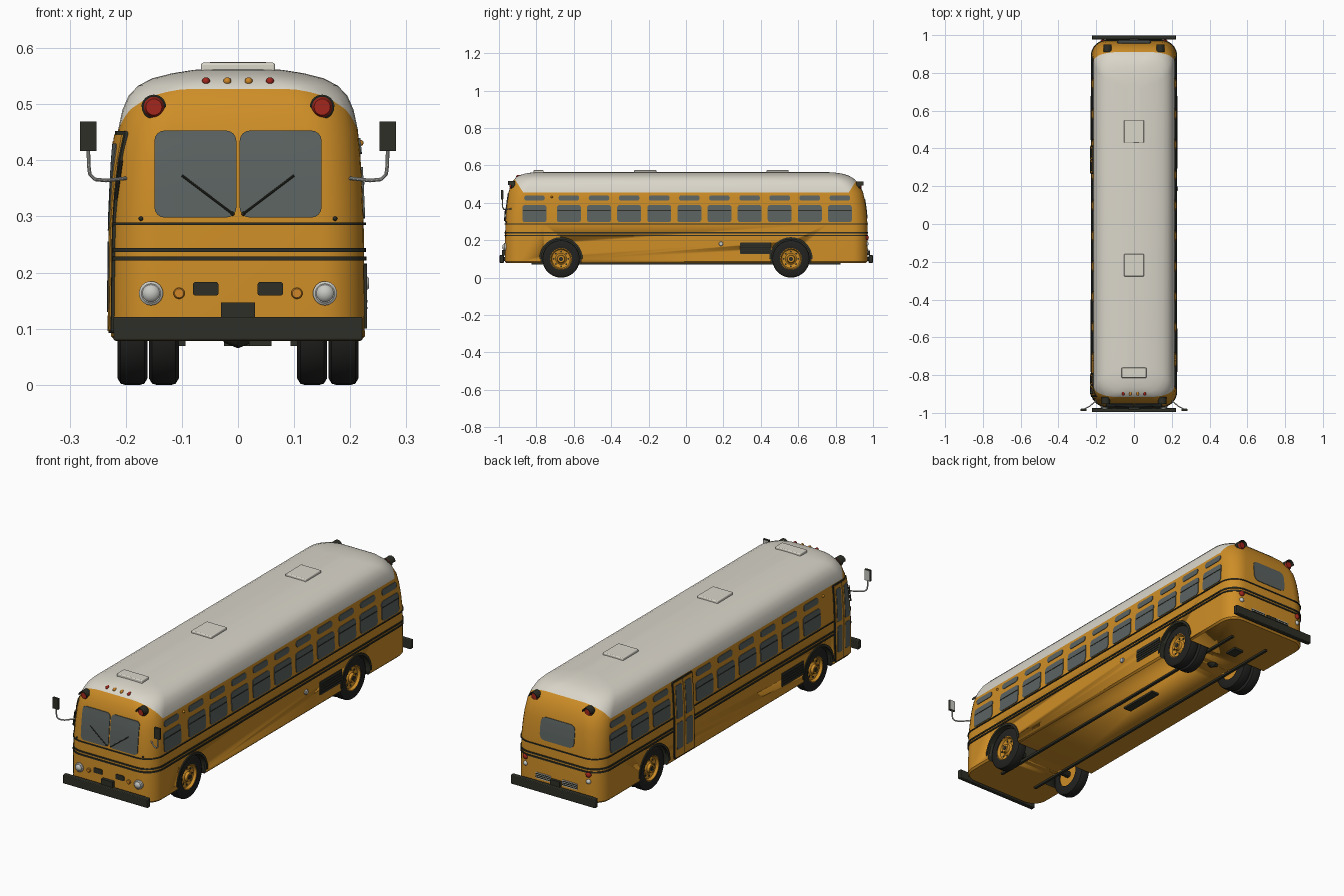
import bpy, bmesh, math
from mathutils import Vector, Matrix

if "Cube" in bpy.data.objects:
    bpy.data.objects.remove(bpy.data.objects["Cube"])

def material(name, r, g, b):
    m = bpy.data.materials.new(name)
    m.diffuse_color = (r, g, b, 1)
    m.use_nodes = True
    m.node_tree.nodes["Principled BSDF"].inputs["Base Color"].default_value = m.diffuse_color
    return m

YELLOW = material("bus yellow", .62, .27, .02)
WHITE = material("roof off white", .70, .67, .59)
GLASS = material("window grey", .105, .125, .12)
DARK = material("trim black", .028, .028, .02)
TYRE = material("tyre black", .016, .016, .015)
RED = material("lamp red", .36, .02, .012)
AMBER = material("lamp amber", .62, .24, .02)
SILVER = material("silver", .58, .58, .55)

# body outline by height: z, half width, front reach, rear reach, corner radius
RINGS = [(.078, .218, .960, .962, .07), (.086, .226, .968, .970, .08), (.29, .224, .966, .970, .08),
         (.36, .221, .961, .964, .083), (.41, .218, .956, .957, .086), (.455, .2135, .949, .947, .09),
         (.49, .206, .939, .930, .095), (.515, .195, .926, .912, .10), (.533, .178, .912, .892, .10),
         (.546, .153, .893, .868, .10), (.555, .118, .865, .838, .09), (.561, .08, .83, .80, .065),
         (.565, .035, .77, .74, .03)]
WHEELS = (-.668, .561)

def ring(z):
    for a, b in zip(RINGS, RINGS[1:]):
        if z <= b[0]:
            t = (z - a[0]) / (b[0] - a[0])
            return [p + (q - p) * t for p, q in zip(a[1:], b[1:])]
    return RINGS[-1][1:]

def loop(z, out=0, n=8):
    w, f, b, r = [v + out for v in ring(z)]
    pts = []
    for k, (cx, cy) in enumerate([(w-r, b-r), (r-w, b-r), (r-w, r-f), (w-r, r-f)]):
        for i in range(n + 1):
            t = (k + i / n) * math.pi / 2
            pts.append((cx + r * math.cos(t), cy + r * math.sin(t), z))
    return pts

def on_body(side, u, z, out=0):
    """Point on the body wall; u is y on the sides and x on the ends."""
    w, f, b, r = ring(z)
    if side in 'LR':
        e = max(0, u - (b - r), (r - f) - u)
        x = w - r + math.sqrt(max(0, r*r - e*e)) + out
        return Vector((x if side == 'R' else -x, u, z))
    e = max(0, abs(u) - (w - r))
    y = (f if side == 'F' else b) - r + math.sqrt(max(0, r*r - e*e)) + out
    return Vector((u, -y if side == 'F' else y, z))

AXIS = {'L': Vector((-1, 0, 0)), 'R': Vector((1, 0, 0)), 'F': Vector((0, -1, 0)), 'B': Vector((0, 1, 0))}

def finish(name, bm, *mats, angle=35):
    bmesh.ops.remove_doubles(bm, verts=bm.verts, dist=1e-5)
    bmesh.ops.recalc_face_normals(bm, faces=bm.faces)
    me = bpy.data.meshes.new(name)
    bm.to_mesh(me)
    bm.free()
    for m in mats:
        me.materials.append(m)
    me.polygons.foreach_set("use_smooth", [True] * len(me.polygons))
    me.set_sharp_from_angle(angle=math.radians(angle))
    ob = bpy.data.objects.new(name, me)
    bpy.context.collection.objects.link(ob)
    return ob

def skin(bm, rows, closed):
    vs = [[bm.verts.new(p) for p in row] for row in rows]
    for a, b in zip(vs, vs[1:]):
        n = len(a)
        for i in range(n if closed else n - 1):
            bm.faces.new((a[i], a[(i+1) % n], b[(i+1) % n], b[i]))
    return vs

def plate(bm, side, u0, u1, z0, z1, rad=.004, out=.003, cols=4):
    """Thin rounded plate that follows the body wall."""
    arc = [i * math.pi / 8 for i in range(5)]
    rows = [(z0 + rad*(1-math.cos(t)), rad*(1-math.sin(t))) for t in arc]
    rows += [(z0 + rad + (z1-z0-2*rad)*i/6, 0) for i in range(1, 6)]
    rows += [(z1 - rad*(1-math.cos(t)), rad*(1-math.sin(t))) for t in reversed(arc)]
    vs = skin(bm, [[on_body(side, u0+ins + (u1-u0-2*ins)*c/cols, z, out) for c in range(cols+1)]
                   for z, ins in rows], False)
    mine = {v for r in vs for v in r}
    edge = [e for e in bm.edges if e.is_boundary and e.verts[0] in mine]
    new = bmesh.ops.extrude_edge_only(bm, edges=edge)['geom']
    for v in new:
        if isinstance(v, bmesh.types.BMVert):
            v.co -= AXIS[side] * (out + .003)

def lathe(bm, c, d, prof, seg=24, arc=360):
    """Turn (along, radius) points round axis d through c."""
    d, up = Vector(d), Vector((0, 0, 1))
    u, c = up.cross(d), Vector(c)
    ts = [math.radians(arc) * i / seg for i in range(seg + 1)]
    skin(bm, [[c + d*a + (u*math.cos(t) + up*math.sin(t))*r for t in ts] for a, r in prof], False)

def disc(bm, side, u, z, r, h):
    lathe(bm, on_body(side, u, z), AXIS[side], [(-.012, r), (h*.6, r), (h, r*.8), (h, 0)])

def dome(bm, side, u, z, r, h):
    lathe(bm, on_body(side, u, z), AXIS[side], [(-.012, r), (0, r)] +
          [(h*math.sin(t*math.pi/10), r*math.cos(t*math.pi/10)) for t in range(1, 6)])

def box(bm, c, s):
    bmesh.ops.create_cube(bm, size=1, matrix=Matrix.Translation(c) @ Matrix.Diagonal((*s, 1)))

def rod(bm, p, q, r):
    p, q = Vector(p), Vector(q)
    m = Matrix.Translation((p+q)/2) @ (q-p).to_track_quat('Z', 'Y').to_matrix().to_4x4()
    bmesh.ops.create_cone(bm, cap_ends=True, segments=10, radius1=r, radius2=r, depth=(q-p).length, matrix=m)

def make(name, mat, fn, calls):
    bm = bmesh.new()
    for c in calls:
        fn(bm, *c)
    return finish(name, bm, mat)

# body shell with white roof and wheel wells
bm = bmesh.new()
vs = skin(bm, [loop(r[0]) for r in RINGS], True)
bm.faces.new(vs[0]); bm.faces.new(vs[-1])
K = 1.556
for co, no in (((0, 0, .455), (0, 0, 1)), ((0, -.87, .455), (0, K, 1)), ((0, .87, .455), (0, -K, 1))):
    bmesh.ops.bisect_plane(bm, geom=bm.verts[:]+bm.edges[:]+bm.faces[:], plane_co=co, plane_no=no)
for f in bm.faces:
    c = f.calc_center_median()
    f.material_index = int(c.z - .455 > max(0, -K*(c.y+.87), K*(c.y-.87)))
body = finish("body_shell", bm, YELLOW, WHITE, DARK)
bm = bmesh.new()
for y in WHEELS:
    for s in (-1, 1):
        lathe(bm, (s*.1, y, .1), (s, 0, 0), [(0, 0), (0, .107), (.18, .107), (.18, 0)], 40)
cutter = finish("wheel_well_cutter", bm, DARK)
cutter.hide_render = True
mod = body.modifiers.new("wells", 'BOOLEAN')
mod.operation, mod.solver, mod.object = 'DIFFERENCE', 'EXACT', cutter
bpy.context.view_layer.update()
me = bpy.data.meshes.new_from_object(body.evaluated_get(bpy.context.evaluated_depsgraph_get()))
body.modifiers.clear()
body.data = me
bpy.data.objects.remove(cutter)
for p in me.polygons:
    c = p.center
    if .095 < abs(c.x) < .217 and min(math.hypot(c.y-y, c.z-.1) for y in WHEELS) < .1085:
        p.material_index = 2

# rub rails round the body
bm = bmesh.new()
for z, h in ((.287, .005), (.240, .007), (.225, .007)):
    skin(bm, [loop(z-h/2), loop(z-h/2, .004), loop(z+h/2, .004), loop(z+h/2)], True)
finish("rub_rails", bm, DARK)

# side windows, with doors replacing two of them on the left
centres = [-.626 + .161*i for i in range(10)]
low, high, bars = [], [], []
for s in 'LR':
    for y in [-.81] + centres:
        if s == 'L' and (y == -.81 or abs(y - .34) < .01):
            continue
        low.append((s, y-.064, y+.064, .296, .388, .014))
        high.append((s, y-.055, y+.055, .411, .440, .013))
        bars.append((s, y-.062, y+.062, .357, .361, .001, .0045))
make("side_windows", GLASS, plate, low)
make("upper_side_windows", GLASS, plate, high)
make("window_sash_bars", DARK, plate, bars)

# double leaf doors on the left
frame, leaf, pane = [], [], []
for a, b in ((-.915, -.79), (.265, .415)):
    m = (a + b) / 2
    frame.append(('L', a, b, .092, .452, .006, .005))
    for p, q in ((a+.006, m-.002), (m+.002, b-.006)):
        leaf.append(('L', p, q, .096, .446, .004, .0065))
        pane.append(('L', p+.01, q-.01, .275, .43, .008, .008))
        pane.append(('L', p+.01, q-.01, .13, .255, .008, .008))
make("door_frames", DARK, plate, frame)
make("door_leaves", YELLOW, plate, leaf)
make("door_glass", GLASS, plate, pane)

# front and rear glass, wipers
make("windshield", GLASS, plate, [('F', -.149, -.003, .298, .453, .018), ('F', .003, .149, .298, .453, .018)])
make("rear_window", GLASS, plate, [('B', -.09, .09, .315, .42, .025)])
make("wipers", DARK, rod, [(on_body('F', s*.01, .305, .006), on_body('F', s*.1, .373, .006), .002) for s in (-1, 1)])
make("wiper_pivots", DARK, dome, [('F', s*x, z, .004, .006) for s in (-1, 1) for x, z in ((.173, .296), (.01, .305))])

# vents, grilles and plates
make("grilles", DARK, plate, [('R', .29, .455, .125, .188), ('L', -.56, -.395, .125, .188),
     ('F', -.08, -.035, .159, .183), ('F', .035, .08, .159, .183)])
make("grille_slats", TYRE, plate, [(s, a, b, z, z+.004, .001, .005) for s, a, b in
     (('R', .295, .45), ('L', -.555, -.4)) for z in (.135, .147, .159, .171)])
make("rear_grilles", SILVER, plate, [('B', -.11, -.03, .127, .155), ('B', .03, .11, .127, .155)])
make("rear_grille_slats", DARK, plate, [('B', s*.07-.038, s*.07+.038, z, z+.004, .001, .0045)
     for s in (-1, 1) for z in (.131, .139, .147)])
make("fuel_cap", SILVER, disc, [('R', .187, .181, .012, .008)])

# bumpers and number plates
ob = make("bumpers", DARK, box, [((0, -.985, .1), (.444, .022, .042)), ((0, .988, .1), (.444, .022, .042)),
          ((0, -.968, .1), (.3, .03, .02)), ((0, .97, .1), (.3, .03, .02))])
bev = ob.modifiers.new("soft", 'BEVEL')
bev.width, bev.segments = .003, 2
make("number_plates", DARK, box, [((0, -.975, .133), (.06, .016, .028)), ((0, .976, .133), (.05, .014, .026))])

# lamps
warn = [('F', s*.15, .495) for s in (-1, 1)] + [('B', s*.14, .492) for s in (-1, 1)]
make("warning_lamps", RED, disc, [(*w, .018, .016) for w in warn])
make("warning_lamp_rims", DARK, disc, [(*w, .0215, .010) for w in warn])
bm = bmesh.new()
for s, u, z in warn:
    lathe(bm, on_body(s, u, z), AXIS[s], [(-.01, .019), (.026, .019), (.026, .022), (-.01, .022)], 16, 180)
finish("warning_lamp_hoods", bm, DARK)
make("headlights", SILVER, dome, [('F', s*.155, .163, .018, .016) for s in (-1, 1)])
make("headlight_rims", SILVER, disc, [('F', s*.155, .163, .0215, .008) for s in (-1, 1)])
make("turn_signals", AMBER, disc, [('F', s*.105, .163, .01, .007) for s in (-1, 1)])
make("tail_lamps", RED, dome, [('B', s*.165, .213, .013, .01) for s in (-1, 1)])
make("reverse_lamps", SILVER, dome, [('B', s*.165, .18, .011, .009) for s in (-1, 1)])
make("red_markers", RED, dome, [('F', s*.057, .541, .007, .008) for s in (-1, 1)])
make("amber_markers", AMBER, dome, [('F', s*.019, .541, .007, .008) for s in (-1, 1)] +
     [(s, -.718, .431, .006, .008) for s in 'LR'])

# roof hatches and front vent
hat = [(.49, .106, .118, .575), (-.218, .106, .118, .575), (-.788, .132, .054, .574)]
ob = make("roof_hatches", WHITE, box, [((0, y, (.552+t)/2), (w, l, t-.552)) for y, w, l, t in hat])
bev = ob.modifiers.new("soft", 'BEVEL')
bev.width, bev.segments = .004, 3

# mirrors on bent arms
arms, heads, glass = [], [], []
for s in (-1, 1):
    path = [(.20, -.935, .368), (.235, -.965, .364), (.255, -.975, .366), (.264, -.98, .375), (.266, -.982, .39), (.267, -.982, .43)]
    path = [(s*x, y, z) for x, y, z in path]
    arms += [(p, q, .0032) for p, q in zip(path, path[1:])]
    heads.append(((s*.267, -.984, .443), (.030, .010, .052)))
    glass.append(((s*.267, -.9785, .443), (.026, .003, .047)))
make("mirror_arms", SILVER, rod, arms)
make("mirror_heads", DARK, box, heads)
make("mirror_glass", SILVER, box, glass)
make("door_grab_handle", DARK, rod, [(on_body('L', -.925, .33, .008), on_body('L', -.925, .4, .008), .003)])

# wheels: single at the front, double at the rear
tyre = [(-.027, .058), (-.027, .088), (-.021, .098), (-.014, .1), (.014, .1), (.021, .098), (.027, .088), (.025, .058)]
hub = [(-.02, .0), (-.02, .06), (.022, .06), (.024, .055), (.012, .049), (.008, .03), (.014, .022), (.026, .019), (.026, 0)]
bt, bh, bl, ba = (bmesh.new() for _ in range(4))
for y in WHEELS:
    for s in (-1, 1):
        d = (s, 0, 0)
        for x in ((.188,) if y < 0 else (.188, .132)):
            lathe(bt, (s*x, y, .1), d, tyre, 40)
            lathe(bh, (s*x, y, .1), d, hub, 32)
        lathe(bl, (s*.188, y, .1), d, [(.02, .011), (.028, .011), (.028, 0)], 16)
        for i in range(8):
            t = i * math.pi / 4
            lathe(bl, (s*.188, y+.039*math.cos(t), .1+.039*math.sin(t)), d, [(.0, .005), (.0125, .005), (.0125, 0)], 8)
        # dark lip round the arch
        lathe(ba, (s*.218, y, .1), d, [(0, .105), (.012, .105), (.012, .116), (0, .116)], 32, 180)
finish("tyres", bt, TYRE)
finish("wheel_hubs", bh, YELLOW)
finish("wheel_bolts", bl, DARK)
finish("wheel_arch_lips", ba, DARK)

# underside: rails, axles, differential, exhaust
make("chassis_rails", DARK, box, [((s*.1, 0, .075), (.012, 1.65, .012)) for s in (-1, 1)])
make("axles", DARK, rod, [((-.18, y, .1), (.18, y, .1), .016) for y in WHEELS])
bm = bmesh.new()
lathe(bm, (0, WHEELS[1], .095), (1, 0, 0), [(-.03, 0), (-.025, .02), (0, .03), (.025, .02), (.03, 0)], 20)
finish("differential", bm, DARK)
make("underfloor_boxes", DARK, box, [((.04, .1, .075), (.04, .2, .012)), ((0, .72, .075), (.05, .06, .012))])
